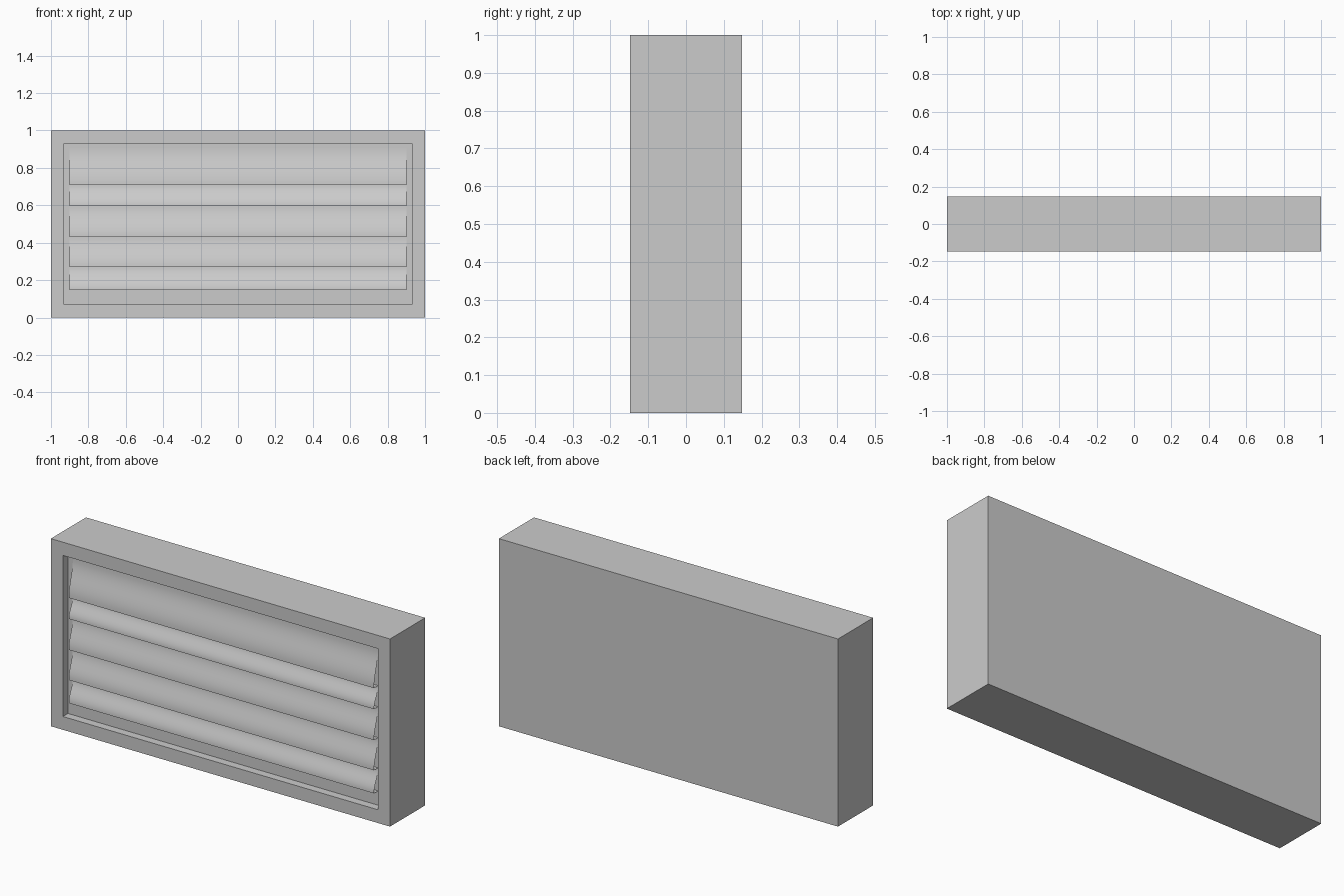
import bpy, bmesh, math

if "Cube" in bpy.data.objects:
    bpy.data.objects.remove(bpy.data.objects["Cube"])

D = 0.148            # half depth of the casing
BACK, LIP = -D + 0.043, -D + 0.008


def finish(name, bm):
    bmesh.ops.recalc_face_normals(bm, faces=bm.faces[:])
    mesh = bpy.data.meshes.new(name)
    bm.to_mesh(mesh)
    bm.free()
    obj = bpy.data.objects.new(name, mesh)
    bpy.context.collection.objects.link(obj)
    return obj


# Casing: a box with a shallow rectangular recess in the front
bm = bmesh.new()
bmesh.ops.create_cube(bm, size=1)
for v in bm.verts:
    v.co = (v.co.x * 2, v.co.y * 2 * D, v.co.z + 0.5)
bm.normal_update()
front = next(f for f in bm.faces if f.normal.y < -0.9)
bmesh.ops.inset_region(bm, faces=[front], thickness=0.1)
rec = bmesh.ops.extrude_discrete_faces(bm, faces=[front])["faces"][0]
for v in rec.verts:
    v.co.y = BACK
for v in bm.verts:
    if abs(v.co.z - 0.9) < 1e-4:
        v.co.z = 0.904
finish("casing", bm)

# Slats: each curves outward to a lip, then steps straight back
edges = [0.904, 0.708, 0.596, 0.431, 0.27, 0.147]
STEPS = 12
bm = bmesh.new()
for top, low in zip(edges, edges[1:]):
    profile = []
    for i in range(STEPS + 1):
        t = i / STEPS
        s = 0.5 - 0.5 * math.cos(math.pi * t)
        profile.append((BACK + (LIP - BACK) * s, top + (low - top) * t))
    profile.append((BACK, low))
    rows = [[bm.verts.new((x, y, z)) for y, z in profile] for x in (-0.9, 0.9)]
    for i in range(len(profile) - 1):
        bm.faces.new((rows[0][i], rows[0][i + 1], rows[1][i + 1], rows[1][i]))
bmesh.ops.recalc_face_normals(bm, faces=bm.faces[:])
slats = finish("slats", bm)
bpy.context.view_layer.objects.active = slats
slats.select_set(True)
bpy.ops.object.shade_smooth_by_angle(angle=math.radians(35))
